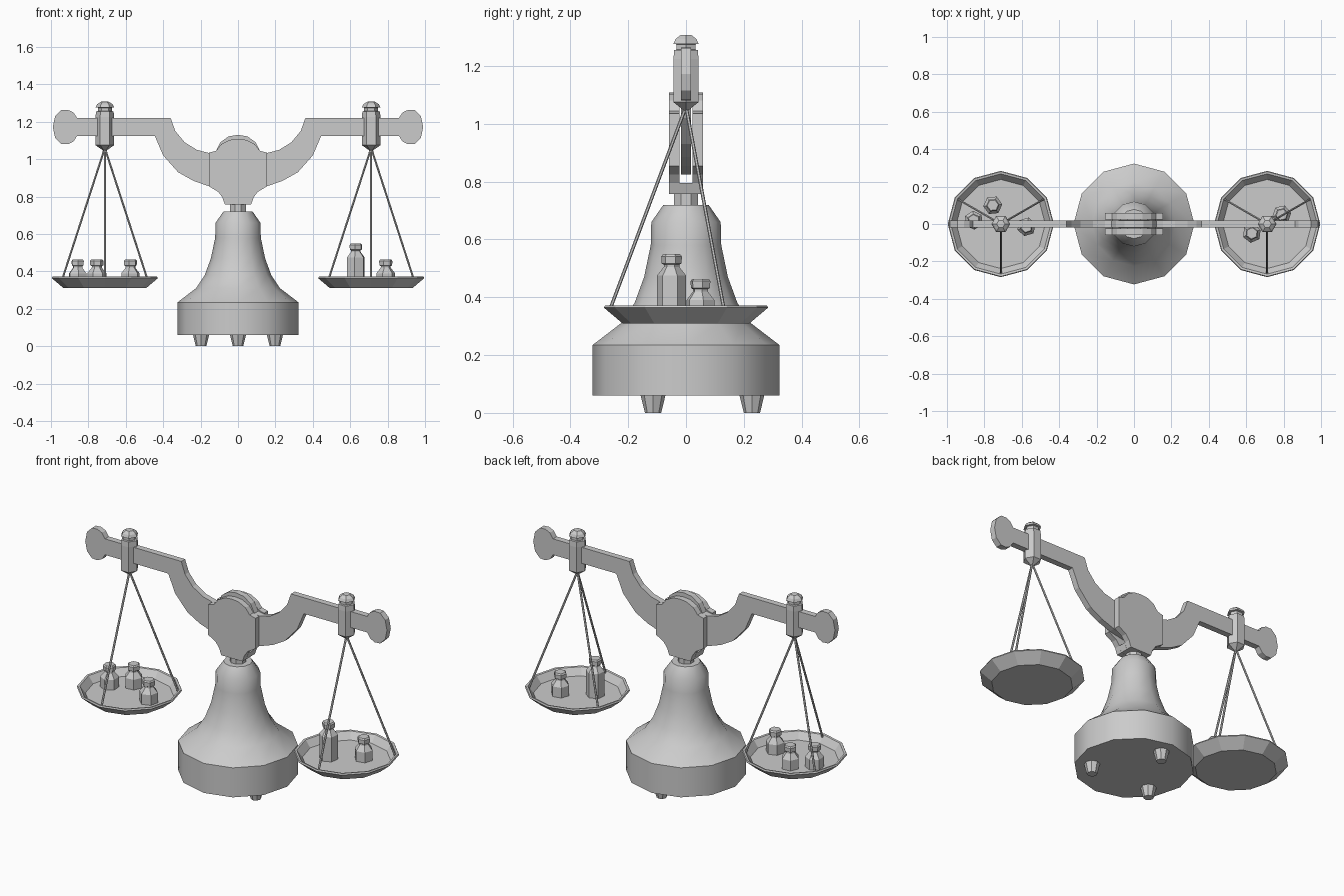
import bpy, bmesh
from math import cos, sin, pi, radians
from mathutils import Vector

if "Cube" in bpy.data.objects:
    bpy.data.objects.remove(bpy.data.objects["Cube"])


def finish(bm, name, smooth=None):
    bmesh.ops.remove_doubles(bm, verts=bm.verts, dist=1e-5)
    bmesh.ops.recalc_face_normals(bm, faces=bm.faces)
    me = bpy.data.meshes.new(name)
    bm.to_mesh(me)
    bm.free()
    ob = bpy.data.objects.new(name, me)
    bpy.context.collection.objects.link(ob)
    if smooth:
        bpy.ops.object.select_all(action='DESELECT')
        ob.select_set(True)
        bpy.context.view_layer.objects.active = ob
        bpy.ops.object.shade_smooth_by_angle(angle=radians(smooth))
    return ob


def lathe(name, profile, sides, loc=(0, 0, 0), turn=0.0, smooth=None):
    """Revolve (radius, z) points; ends on the axis or is capped flat."""
    bm = bmesh.new()
    rings = []
    for r, z in profile:
        if r == 0:
            rings.append([bm.verts.new((loc[0], loc[1], loc[2] + z))] * sides)
        else:
            rings.append([bm.verts.new((loc[0] + r * cos(turn + 2 * pi * i / sides),
                                        loc[1] + r * sin(turn + 2 * pi * i / sides),
                                        loc[2] + z)) for i in range(sides)])
    for a, b in zip(rings, rings[1:]):
        for i in range(sides):
            j = (i + 1) % sides
            bm.faces.new(list(dict.fromkeys((a[i], a[j], b[j], b[i]))))
    for ring in (rings[0], rings[-1]):
        if ring[0] is not ring[1]:
            bm.faces.new(ring)
    return finish(bm, name, smooth)


def plate(name, half, y0, y1):
    """Extrude a front outline given as its right half from top to bottom."""
    outline = half + [(-x, z) for x, z in reversed(half) if x > 0]
    bm = bmesh.new()
    face = bm.faces.new([bm.verts.new((x, y0, z)) for x, z in outline])
    ext = bmesh.ops.extrude_face_region(bm, geom=[face])
    bmesh.ops.translate(bm, vec=(0, y1 - y0, 0),
                        verts=[v for v in ext['geom'] if isinstance(v, bmesh.types.BMVert)])
    bmesh.ops.triangulate(bm, faces=[f for f in bm.faces if len(f.verts) > 4])
    return finish(bm, name)


def rod(name, a, b, r):
    a, b = Vector(a), Vector(b)
    bm = bmesh.new()
    bmesh.ops.create_cone(bm, cap_ends=True, segments=6, radius1=r, radius2=r, depth=(b - a).length)
    bm.transform((b - a).to_track_quat('Z', 'Y').to_matrix().to_4x4())
    bmesh.ops.translate(bm, vec=(a + b) / 2, verts=bm.verts)
    return finish(bm, name)


# bell-shaped base, neck and three feet
lathe("base_body", [(.323, .06), (.323, .235), (.225, .31), (.178, .38), (.145, .47),
                    (.122, .58), (.12, .66), (.078, .72)], 12, smooth=40)
lathe("neck_post", [(.045, .70), (.045, .77)], 8, turn=pi / 8)
for k in range(3):
    a = pi / 2 + k * 2 * pi / 3
    lathe("foot", [(.028, 0), (.044, .065)], 8, (.228 * cos(a), .228 * sin(a), 0))

# fork: two outer plates joined at the bottom
fork = [(0, 1.108), (.045, 1.103), (.09, 1.08), (.117, 1.045), (.155, 1.035),
        (.155, .855), (.105, .825), (.083, .795), (.07, .757), (0, .757)]
plate("fork_front", fork, -.058, -.023)
plate("fork_back", fork, .023, .058)
plate("fork_bridge", [(0, .795), (.083, .795), (.07, .757), (0, .757)], -.0225, .0225)

# beam with curved arms and rounded paddle ends
plate("beam", [(0, 1.13), (.05, 1.122), (.095, 1.09), (.12, 1.04), (.155, 1.033),
               (.22, 1.05), (.285, 1.09), (.335, 1.15), (.36, 1.22), (.86, 1.22),
               (.88, 1.25), (.91, 1.264), (.945, 1.262), (.978, 1.23), (.99, 1.172),
               (.978, 1.115), (.945, 1.082), (.91, 1.08), (.88, 1.094), (.86, 1.125),
               (.445, 1.125), (.40, 1.02), (.32, .93), (.24, .885), (.155, .855), (0, .825)],
      -.018, .018)

# hangers, wires and pans on both sides
for s in (-1, 1):
    x = .712 * s
    lathe("hanger", [(0, 1.04), (.05, 1.075), (.05, 1.225), (.047, 1.255), (.037, 1.257),
                     (.037, 1.275), (.05, 1.277), (.042, 1.293), (.022, 1.307), (0, 1.308)],
          6, (x, 0, 0))
    lathe("pan", [(0, .31), (.22, .31), (.284, .364), (.28, .372), (.268, .37),
                  (.238, .33), (0, .33)], 12, (x, 0, 0))
    for deg in (30, 150, 270):
        a = radians(deg)
        rod("wire", (x, 0, 1.06), (x + .264 * cos(a), .264 * sin(a), .355), .006)

# weights resting in the pans: x, y, shoulder height, turn
for x, y, h, t in [(-.755, .10, .39, .1), (-.857, .02, .39, .6), (-.575, -.015, .39, .3),
                   (.63, -.05, .475, .4), (.79, .05, .39, .2)]:
    lathe("weight", [(.051, .328), (.051, h), (.027, h + .03), (.027, h + .038),
                     (.035, h + .042), (.036, h + .066), (.03, h + .074)], 6, (x, y, 0), t)
